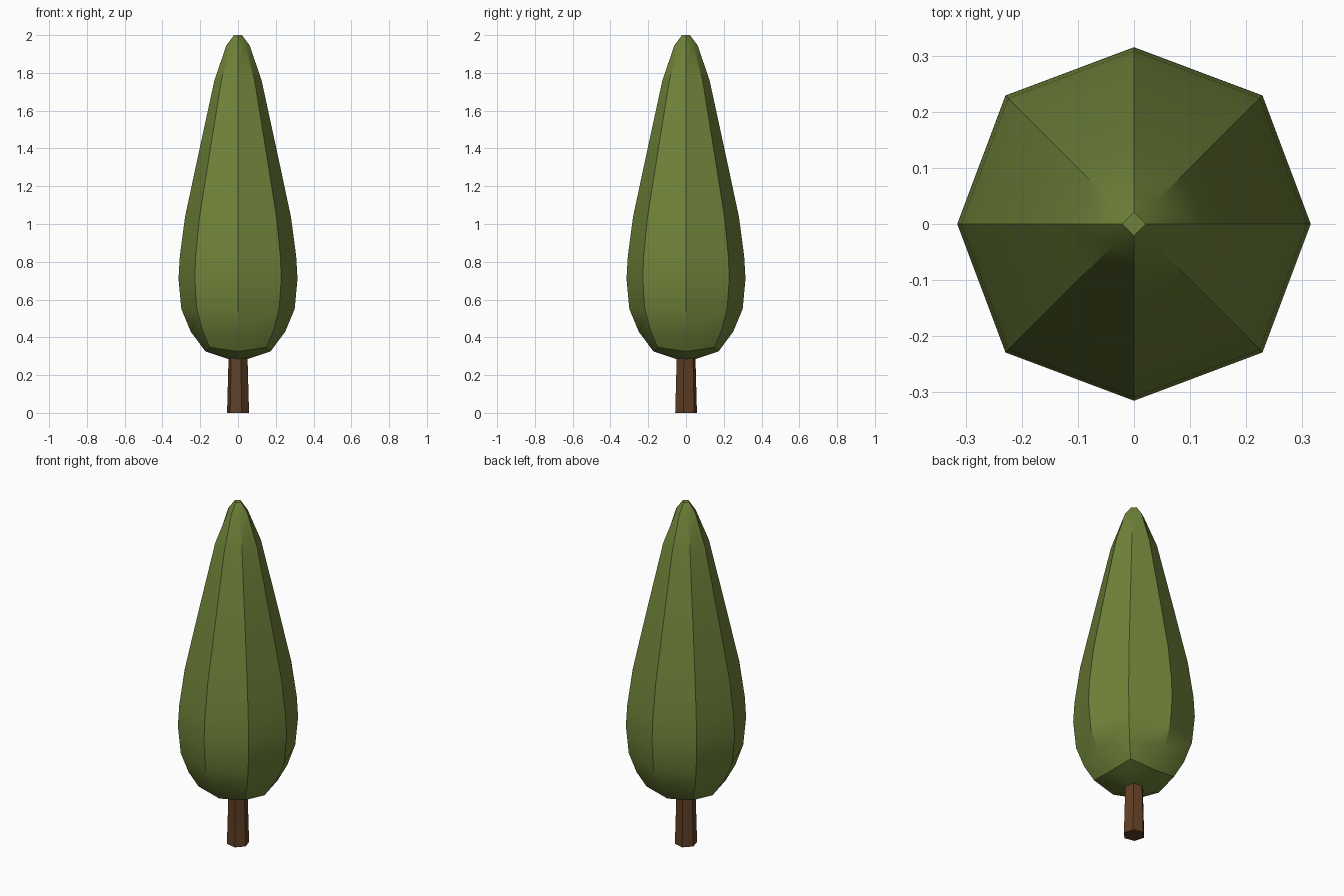
import bpy, bmesh, math

cube = bpy.data.objects.get("Cube")
if cube:
    bpy.data.objects.remove(cube, do_unlink=True)


def make_material(name, rgb):
    mat = bpy.data.materials.new(name)
    mat.use_nodes = True
    color = (*rgb, 1.0)
    mat.diffuse_color = color
    mat.node_tree.nodes["Principled BSDF"].inputs["Base Color"].default_value = color
    return mat


def loft(name, rings, mat, sharp_angle):
    """Join rings of points with quads, cap both ends, shade by angle."""
    bm = bmesh.new()
    loops = [[bm.verts.new(p) for p in ring] for ring in rings]
    n = len(loops[0])
    for low, high in zip(loops, loops[1:]):
        for i in range(n):
            j = (i + 1) % n
            bm.faces.new((low[i], low[j], high[j], high[i]))
    bm.faces.new(loops[0][::-1])
    bm.faces.new(loops[-1])
    bmesh.ops.recalc_face_normals(bm, faces=bm.faces)
    mesh = bpy.data.meshes.new(name)
    bm.to_mesh(mesh)
    bm.free()
    mesh.materials.append(mat)
    obj = bpy.data.objects.new(name, mesh)
    bpy.context.collection.objects.link(obj)
    bpy.ops.object.select_all(action="DESELECT")
    obj.select_set(True)
    bpy.context.view_layer.objects.active = obj
    bpy.ops.object.shade_smooth_by_angle(angle=math.radians(sharp_angle))
    return obj


leaf_green = make_material("leaf green", (0.162, 0.228, 0.042))
bark_brown = make_material("bark brown", (0.117, 0.051, 0.019))

# Crown profile: radius and height on the axes, then on the diagonals
# (the diagonal value is the x and y offset of the corner)
crown_profile = [
    (0.050, 0.285, 0.025, 0.285),
    (0.172, 0.325, 0.150, 0.347),
    (0.250, 0.430, 0.188, 0.435),
    (0.300, 0.550, 0.218, 0.550),
    (0.315, 0.710, 0.229, 0.710),
    (0.308, 0.830, 0.224, 0.830),
    (0.280, 1.040, 0.203, 1.040),
    (0.203, 1.400, 0.146, 1.400),
    (0.125, 1.760, 0.087, 1.765),
    (0.062, 1.945, 0.037, 1.945),
    (0.021, 2.000, 0.0105, 2.000),
]


def crown_ring(r, z, d, dz):
    ring = []
    for axis, diagonal in zip([(1, 0), (0, 1), (-1, 0), (0, -1)],
                              [(1, 1), (-1, 1), (-1, -1), (1, -1)]):
        ring.append((axis[0] * r, axis[1] * r, z))
        ring.append((diagonal[0] * d, diagonal[1] * d, dz))
    return ring


loft("crown", [crown_ring(*row) for row in crown_profile], leaf_green, 30)

# Six-sided trunk, tapering slightly into the crown
trunk_angles = [math.radians(a) for a in (-72, -13, 46, 105, 165, 226)]
trunk_rings = [[(r * math.cos(a), r * math.sin(a), z) for a in trunk_angles]
               for r, z in ((0.060, 0.0), (0.053, 0.25), (0.050, 0.40))]
loft("trunk", trunk_rings, bark_brown, 30)
